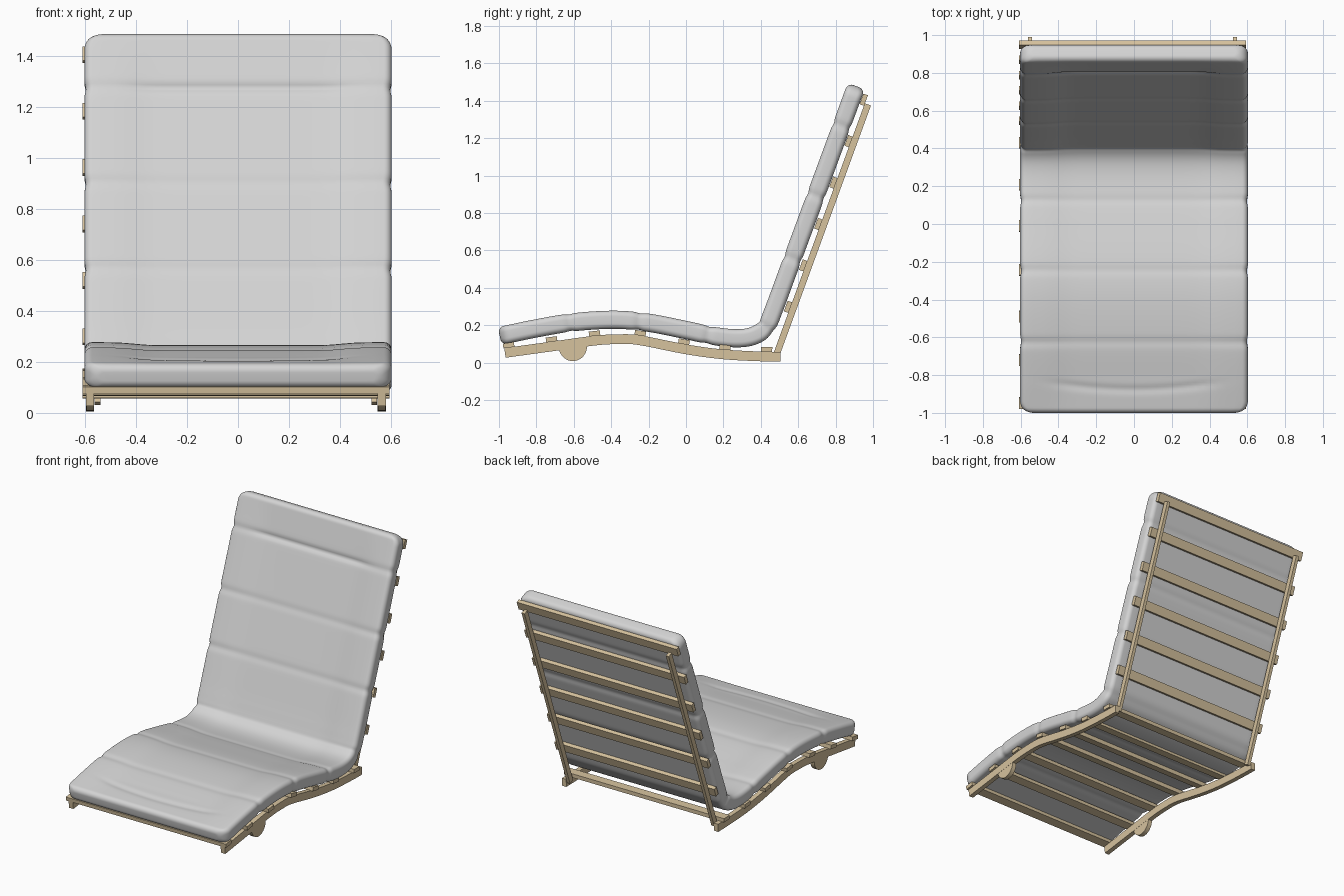
import bpy, bmesh, math
from mathutils import Vector, Matrix

if "Cube" in bpy.data.objects:
    bpy.data.objects.remove(bpy.data.objects["Cube"])


def material(name, col):
    m = bpy.data.materials.new(name)
    m.diffuse_color = (*col, 1)
    m.use_nodes = True
    m.node_tree.nodes["Principled BSDF"].inputs["Base Color"].default_value = m.diffuse_color
    return m


FABRIC = material("light grey fabric", (0.66, 0.66, 0.66))
WOOD = material("pale wood", (0.67, 0.54, 0.34))
CX = -0.008  # frame centre in x


def finish(name, bm, mat, angle=30):
    bmesh.ops.recalc_face_normals(bm, faces=bm.faces)
    me = bpy.data.meshes.new(name)
    bm.to_mesh(me)
    bm.free()
    me.materials.append(mat)
    ob = bpy.data.objects.new(name, me)
    bpy.context.collection.objects.link(ob)
    bpy.ops.object.select_all(action='DESELECT')
    ob.select_set(True)
    bpy.context.view_layer.objects.active = ob
    bpy.ops.object.shade_smooth_by_angle(angle=math.radians(angle))
    return ob


class Path:
    """Smooth (y, z) curve through points, addressed by arc length."""
    def __init__(self, pts):
        p = [Vector(q) for q in pts]
        p = [2 * p[0] - p[1]] + p + [2 * p[-1] - p[-2]]
        self.p, self.s = [p[1]], [0.0]
        for i in range(1, len(p) - 2):
            a, b, c, d = p[i - 1:i + 3]
            for k in range(1, 41):
                t = k / 40
                q = 0.5 * (2 * b + (c - a) * t + (2 * a - 5 * b + 4 * c - d) * t * t
                           + (3 * b - a - 3 * c + d) * t ** 3)
                self.s.append(self.s[-1] + (q - self.p[-1]).length)
                self.p.append(q)
        self.length = self.s[-1]

    def at(self, s):
        i = 0
        while i < len(self.s) - 2 and self.s[i + 1] < s:
            i += 1
        f = (s - self.s[i]) / (self.s[i + 1] - self.s[i])
        return self.p[i].lerp(self.p[i + 1], f)

    def frame(self, s):
        a, b = self.at(max(0, s - 0.012)), self.at(min(self.length, s + 0.012))
        t = (b - a).normalized()
        return self.at(s), t, Vector((-t.y, t.x))

    def near(self, axis, v):
        return min(zip(self.s, self.p), key=lambda e: abs(e[1][axis] - v))[0]


def loft(rings):
    bm = bmesh.new()
    vs = [[bm.verts.new(c) for c in r] for r in rings]
    n = len(vs[0])
    for a, b in zip(vs, vs[1:]):
        for j in range(n):
            bm.faces.new((a[j], a[(j + 1) % n], b[(j + 1) % n], b[j]))
    bm.faces.new(vs[0])
    bm.faces.new(vs[-1])
    return bm


# Quilted cushion
cush = Path([(-0.996, 0.142), (-0.8, 0.183), (-0.6, 0.216), (-0.38, 0.229), (-0.2, 0.213),
             (0, 0.174), (0.15, 0.142), (0.28, 0.130), (0.37, 0.147), (0.43, 0.195),
             (0.472, 0.29), (0.559, 0.526), (0.735, 1.003), (0.91, 1.478)])
L = cush.length
seams = [cush.near(0, y) for y in (-0.62, -0.25, 0.12)] + \
        [cush.near(1, z) for z in (0.19, 0.55, 0.89, 1.26)]
head, foot = seams[-1], cush.near(0, -0.87)


def bump(d, w):
    return math.exp(-(d / w) ** 2)


def rounding(d, r):
    return 0 if d >= r else r - math.sqrt(max(0, r * r - (r - d) ** 2))


ends = [0.035 * (1 - math.cos(k * math.pi / 16)) for k in range(9)] + [0.045, 0.055, 0.065]
count = 230
stations = ends + [0.075 + (L - 0.15) * k / count for k in range(count + 1)] \
    + [L - e for e in reversed(ends)]
rings = []
for s in stations:
    s = min(max(s, 0), L)
    c, t, n = cush.frame(s)
    d = min(s, L - s)
    seam = sum(bump(s - q, 0.022) for q in seams)
    w = 0.603 - rounding(d, 0.065) - 0.006 * seam
    h = 0.0485 - rounding(d, 0.032) - 0.005 * seam
    r = min(0.03, h * 0.9)
    outline = []
    for sx, sn, a0 in ((1, 1, 0), (-1, 1, 90), (-1, -1, 180), (1, -1, 270)):
        for k in range(7):
            a = math.radians(a0 + 15 * k)
            outline.append((sx * (w - r) + r * math.cos(a), sn * (h - r) + r * math.sin(a)))
        if a0 in (0, 180):  # broad faces
            x0 = sx * (w - r)
            outline += [(x0 * (1 - 2 * k / 28), sn * h) for k in range(1, 28)]
    ring = []
    for x, v in outline:
        mid = 1 / (1 + (abs(x) / 0.41) ** 14)
        if v > 0:
            # hollow centre, head crease and curved foot dent
            v -= (v / 0.0485) * min(1, d / 0.2) * 0.012 * mid
            v -= 0.009 * mid * bump(s - head, 0.014) * (v > 0.01)
            v -= 0.006 * mid * bump(s - foot - 0.2 * x * x, 0.02) * (v > 0.01)
        q = c + n * v
        ring.append((x, q.x, q.y))
    rings.append(ring)
finish("cushion", loft(rings), FABRIC, 60)

# Wavy base rails
RH = 0.026
rail = Path([(-0.968, 0.052), (-0.72, 0.086), (-0.485, 0.118), (-0.36, 0.125), (-0.25, 0.12),
             (0, 0.071), (0.2, 0.044), (0.4, 0.033), (0.505, 0.031)])


def box(name, y, z, tangent, size, x=CX):
    bm = bmesh.new()
    bmesh.ops.create_cube(bm, size=1)
    bmesh.ops.scale(bm, vec=size, verts=bm.verts)
    rot = Matrix.Rotation(math.atan2(tangent.y, tangent.x), 4, 'X')
    bmesh.ops.transform(bm, matrix=Matrix.Translation((x, y, z)) @ rot, verts=bm.verts)
    return finish(name, bm, WOOD)


back_t = Vector((0.487, 1.333)).normalized()
back_n = Vector((-back_t.y, back_t.x))
edge = Vector((0.505, 0.05))  # rear edge of back rail, bottom
back_len = 1.43

for side, label in ((-1, "left"), (1, "right")):
    x = CX + side * 0.572
    rings = []
    for k in range(49):
        c, t, n = rail.frame(rail.length * k / 48)
        a, b = c + n * RH, c - n * RH
        rings.append([(x - 0.016, *a), (x + 0.016, *a), (x + 0.016, *b), (x - 0.016, *b)])
    finish("base_rail_" + label, loft(rings), WOOD)

    # Half-round foot under the rail
    arc = [(-0.605 + 0.076 * math.cos(math.radians(a)), 0.088 + 0.08 * math.sin(math.radians(a)))
           for a in range(180, 361, 10)]
    finish("round_foot_" + label,
           loft([[(x + e, y, z) for y, z in arc] for e in (-0.015, 0.015)]), WOOD)

    # Straight back rail, inside the base rail
    c = edge + back_t * (back_len / 2 - 0.02) + back_n * 0.0175
    box("back_rail_" + label, c.x, c.y, back_t, (0.022, back_len, 0.035), CX + side * 0.543)

# Seat slats
for i, y in enumerate((-0.945, -0.715, -0.485, -0.25, -0.02, 0.205, 0.43)):
    c, t, n = rail.frame(rail.near(0, y))
    c = c + n * (RH + 0.012)
    box(f"seat_slat_{i + 1}", c.x, c.y, t, (1.204, 0.06, 0.026))

# Back slats
for i in range(6):
    z = 0.298 + 0.2215 * i
    base = edge + back_n * 0.047
    c = base + back_t * ((z - base.y) / back_t.y)
    box(f"back_slat_{i + 1}", c.x, c.y, back_t, (1.204, 0.06, 0.026))
